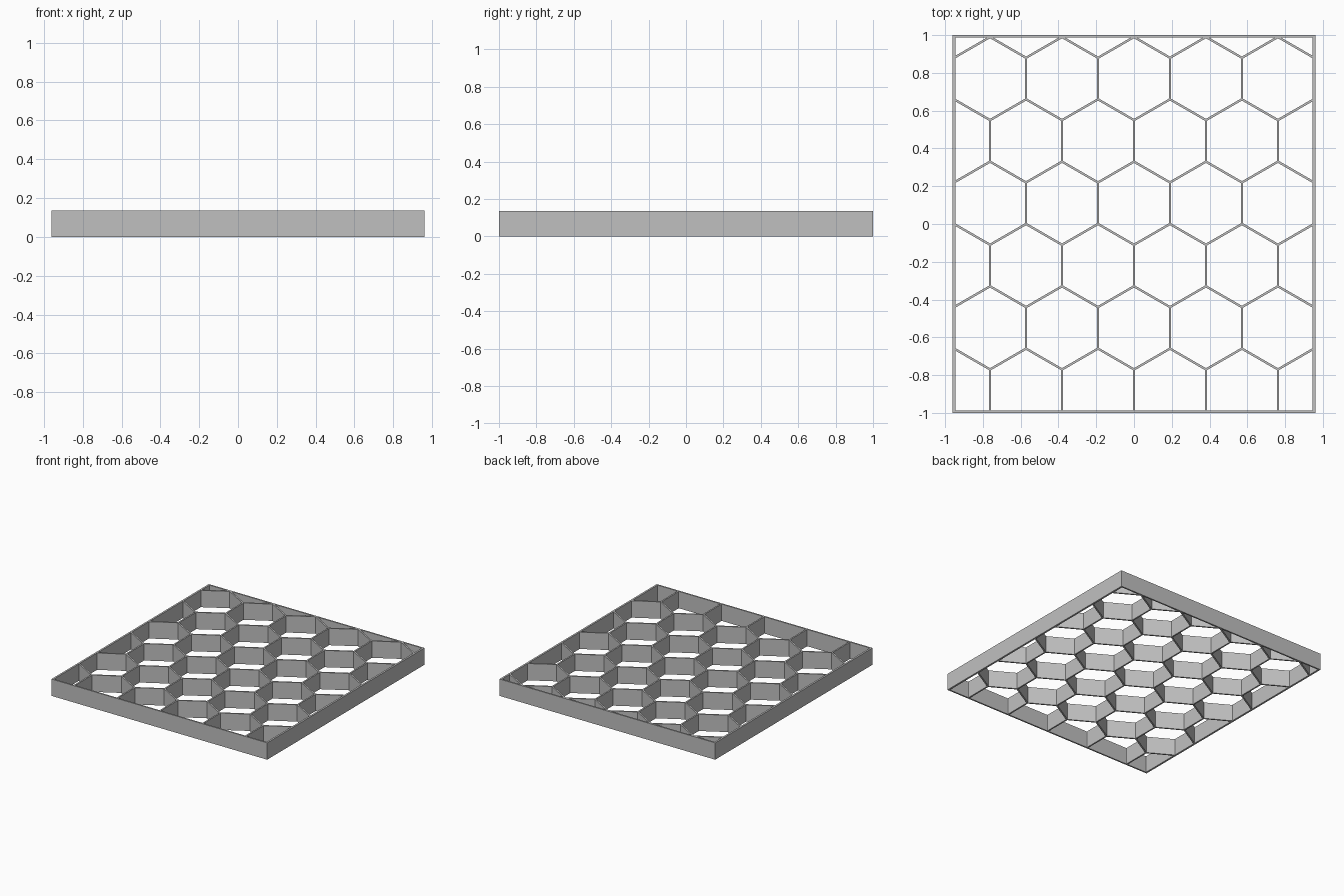
import bpy, bmesh, math

cube = bpy.data.objects.get("Cube")
if cube:
    bpy.data.objects.remove(cube, do_unlink=True)

HALF_X, HALF_Y, HEIGHT = 0.96, 1.0, 0.135
INNER_X, INNER_Y = 0.945, 0.988
PITCH, WALL = 0.381, 0.012
ROW_STEP = PITCH * math.sqrt(3) / 2
TOP_ROW_Y = 0.77

grey = bpy.data.materials.new("plain grey")
grey.use_nodes = True
colour = (0.53, 0.53, 0.53, 1)
grey.diffuse_color = colour
grey.node_tree.nodes["Principled BSDF"].inputs["Base Color"].default_value = colour


def add_object(name, bm):
    mesh = bpy.data.meshes.new(name)
    bm.to_mesh(mesh)
    bm.free()
    obj = bpy.data.objects.new(name, mesh)
    bpy.context.collection.objects.link(obj)
    mesh.materials.append(grey)
    return obj


# Solid rectangular slab
bm = bmesh.new()
bmesh.ops.create_cube(bm, size=1)
for v in bm.verts:
    v.co = (v.co.x * 2 * HALF_X, v.co.y * 2 * HALF_Y, (v.co.z + 0.5) * HEIGHT)
panel = add_object("honeycomb_panel", bm)

# Staggered hexagonal cells
bm = bmesh.new()
radius = (PITCH - WALL) / math.sqrt(3)
for row in range(-1, 7):
    shift = PITCH / 2 if row % 2 else 0
    for col in range(-4, 4):
        cx, cy = col * PITCH + shift, TOP_ROW_Y - row * ROW_STEP
        angles = [math.radians(30 + 60 * k) for k in range(6)]
        bm.faces.new([bm.verts.new((cx + radius * math.cos(a),
                                    cy + radius * math.sin(a), -0.1)) for a in angles])

# Trim the cells to the inside of the border
for sign in (-1, 1):
    for co, no in (((sign * INNER_X, 0, 0), (sign, 0, 0)),
                   ((0, sign * INNER_Y, 0), (0, sign, 0))):
        bmesh.ops.bisect_plane(bm, geom=bm.verts[:] + bm.edges[:] + bm.faces[:],
                               dist=1e-5, plane_co=co, plane_no=no, clear_outer=True)

# Raise the cells into prisms
raised = bmesh.ops.extrude_face_region(bm, geom=bm.faces[:], use_keep_orig=True)
tops = [g for g in raised["geom"] if isinstance(g, bmesh.types.BMVert)]
bmesh.ops.translate(bm, verts=tops, vec=(0, 0, HEIGHT + 0.2))
bmesh.ops.recalc_face_normals(bm, faces=bm.faces[:])
cutter = add_object("cell_cutter", bm)
cutter.hide_render = True

# Cut the cells through the slab
cut = panel.modifiers.new("cells", 'BOOLEAN')
cut.operation = 'DIFFERENCE'
cut.solver = 'EXACT'
cut.object = cutter
bpy.context.view_layer.objects.active = panel
panel.select_set(True)
bpy.ops.object.modifier_apply(modifier=cut.name)
bpy.data.objects.remove(cutter, do_unlink=True)
